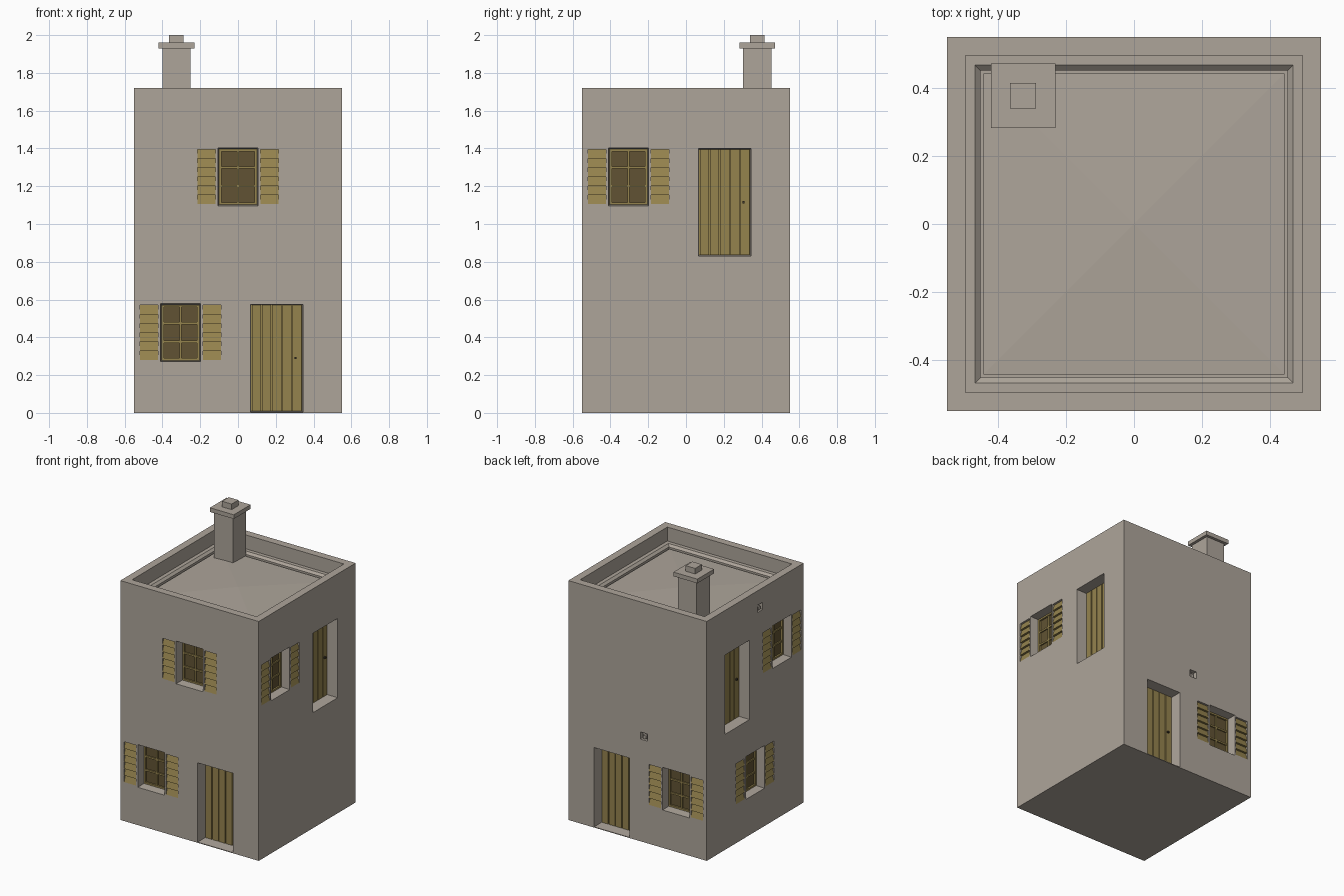
import bpy, bmesh, math
from mathutils import Matrix

cube = bpy.data.objects.get("Cube")
if cube:
    bpy.data.objects.remove(cube, do_unlink=True)

H = 0.55  # half width of the house


def material(name, rgb):
    m = bpy.data.materials.new(name)
    m.use_nodes = True
    m.diffuse_color = (*rgb, 1)
    bsdf = m.node_tree.nodes["Principled BSDF"]
    bsdf.inputs["Base Color"].default_value = (*rgb, 1)
    bsdf.inputs["Roughness"].default_value = 0.9
    return m


STONE = material("warm grey stone", (0.42, 0.375, 0.323))
WOOD = material("ochre wood", (0.30, 0.227, 0.076))
GLASS = material("dark brown glass", (0.12, 0.086, 0.033))
IRON = material("dark iron", (0.05, 0.04, 0.025))


def finish(bm, name, mat, side=0):
    """Turn a bmesh into an object, rotated to one of the four sides."""
    bmesh.ops.recalc_face_normals(bm, faces=bm.faces)
    bm.transform(Matrix.Rotation(side * math.pi / 2, 4, 'Z'))
    me = bpy.data.meshes.new(name)
    bm.to_mesh(me)
    bm.free()
    me.materials.append(mat)
    ob = bpy.data.objects.new(name, me)
    bpy.context.collection.objects.link(ob)
    return ob


def loft(bm, near, far):
    """Join two matching loops of points and cap both ends."""
    a = [bm.verts.new(p) for p in near]
    b = [bm.verts.new(p) for p in far]
    bm.faces.new(a)
    bm.faces.new(b[::-1])
    for i in range(len(a)):
        j = (i + 1) % len(a)
        bm.faces.new((a[i], b[i], b[j], a[j]))


def rect(u, v, w, h, depth):
    y = -H + depth
    return [(u - w, y, v - h), (u + w, y, v - h), (u + w, y, v + h), (u - w, y, v + h)]


def box(bm, u, v, w, h, d0, d1, flare=0.0):
    """Block on the front wall: centre, half sizes, start and end depth."""
    loft(bm, rect(u, v, w + flare, h + flare, d0), rect(u, v, w, h, d1))


cutter = bmesh.new()


def cut(side, *args, flare=0.0):
    bm = bmesh.new()
    box(bm, *args, flare=flare)
    bm.transform(Matrix.Rotation(side * math.pi / 2, 4, 'Z'))
    me = bpy.data.meshes.new("cut_temp")
    bm.to_mesh(me)
    bm.free()
    cutter.from_mesh(me)
    bpy.data.meshes.remove(me)


def window(side, u, v):
    w, h = 0.1, 0.147
    cut(side, u, v, w, h, -0.02, 0.08, flare=0.008)
    glass = bmesh.new()
    box(glass, u, v, w, h, 0.072, 0.085)
    finish(glass, "window_glass", GLASS, side)
    # Frame and glazing bars
    frame = bmesh.new()
    for s in (-1, 1):
        box(frame, u + s * (w - 0.006), v, 0.006, h, 0.06, 0.083)
        box(frame, u, v + s * (h - 0.006), w, 0.006, 0.06, 0.083)
        box(frame, u, v + s * h / 3, w, 0.006, 0.063, 0.083)
    box(frame, u, v, 0.006, h, 0.063, 0.083)
    finish(frame, "window_frame", WOOD, side)
    # Louvred shutters set into the wall
    count, sw, sh = 6, 0.048, 0.145
    step = 2 * sh / count
    for s in (-1, 1):
        c = u + s * 0.167
        cut(side, c, v, sw, sh, -0.02, 0.022)
        shutter = bmesh.new()
        box(shutter, c, v, sw, sh, 0.018, 0.028)
        for i in range(count):
            z = v - sh + i * step
            profile = [(0.0, z), (0.019, z), (0.019, z + step), (0.015, z + step)]
            loft(shutter, [(c - sw, d - H, k) for d, k in profile],
                 [(c + sw, d - H, k) for d, k in profile])
        finish(shutter, "shutter", WOOD, side)


def door(side, u, base):
    w, h, planks = 0.135, 0.28, 5
    v = base + h
    cut(side, u, v, w, h, -0.02, 0.095, flare=0.006)
    bm = bmesh.new()
    box(bm, u, v, w, h, 0.088, 0.1)
    step = 2 * w / planks
    for i in range(planks):
        box(bm, u - w + (i + 0.5) * step, v, step / 2 - 0.003, h, 0.078, 0.09)
    finish(bm, "plank_door", WOOD, side)
    knob = bmesh.new()
    box(knob, u + 0.1, base + 0.28, 0.006, 0.006, 0.066, 0.08)
    finish(knob, "door_knob", IRON, side)


def vent(side, u, v):
    cut(side, u, v, 0.028, 0.026, -0.02, 0.03)
    bm = bmesh.new()
    box(bm, u, v - 0.008, 0.012, 0.012, 0.008, 0.04)
    finish(bm, "vent_block", STONE, side)


# Openings: sides run front, right, back, left
FRONT, RIGHT, BACK, LEFT = range(4)
LOW, HIGH = 0.425, 1.25
for side, u, v in ((FRONT, 0, HIGH), (FRONT, -0.305, LOW), (RIGHT, -0.305, HIGH),
                   (BACK, 0.305, LOW), (LEFT, 0.305, HIGH), (LEFT, 0, LOW)):
    window(side, u, v)
for side, u, base in ((FRONT, 0.205, 0.01), (RIGHT, 0.205, 0.835),
                      (BACK, -0.205, 0.01), (LEFT, -0.205, 0.835)):
    door(side, u, base)
vent(BACK, 0.05, 0.76)
vent(LEFT, 0.057, 1.59)

# Walls, parapet, gutter and shallow hipped roof as one square lathe
bm = bmesh.new()
profile = [(H, 0), (H, 1.72), (0.495, 1.72), (0.495, 1.62), (0.468, 1.62),
           (0.452, 1.605), (0.452, 1.585), (0.442, 1.585), (0.442, 1.597)]
corners = ((-1, -1), (1, -1), (1, 1), (-1, 1))
rings = [[bm.verts.new((r * x, r * y, z)) for x, y in corners] for r, z in profile]
bm.faces.new(rings[0])
for a, b in zip(rings, rings[1:]):
    for i in range(4):
        j = (i + 1) % 4
        bm.faces.new((a[i], a[j], b[j], b[i]))
apex = bm.verts.new((0, 0, 1.612))
for i in range(4):
    bm.faces.new((rings[-1][i], rings[-1][(i + 1) % 4], apex))
house = finish(bm, "house_walls", STONE)

# Cut the openings
cut_ob = finish(cutter, "opening_cutter", STONE)
cut_ob.hide_render = True
mod = house.modifiers.new("openings", 'BOOLEAN')
mod.operation = 'DIFFERENCE'
mod.solver = 'EXACT'
mod.object = cut_ob
bpy.context.view_layer.objects.active = house
bpy.ops.object.modifier_apply(modifier=mod.name)
bpy.data.objects.remove(cut_ob, do_unlink=True)

# Chimney
for name, half, z0, z1 in (("chimney_stack", 0.075, 1.58, 1.93),
                           ("chimney_cap", 0.095, 1.93, 1.96),
                           ("chimney_pot", 0.038, 1.96, 2.0)):
    bm = bmesh.new()
    loft(bm, [(-0.326 + half * x, 0.377 + half * y, z0) for x, y in corners],
         [(-0.326 + half * x, 0.377 + half * y, z1) for x, y in corners])
    finish(bm, name, STONE)
